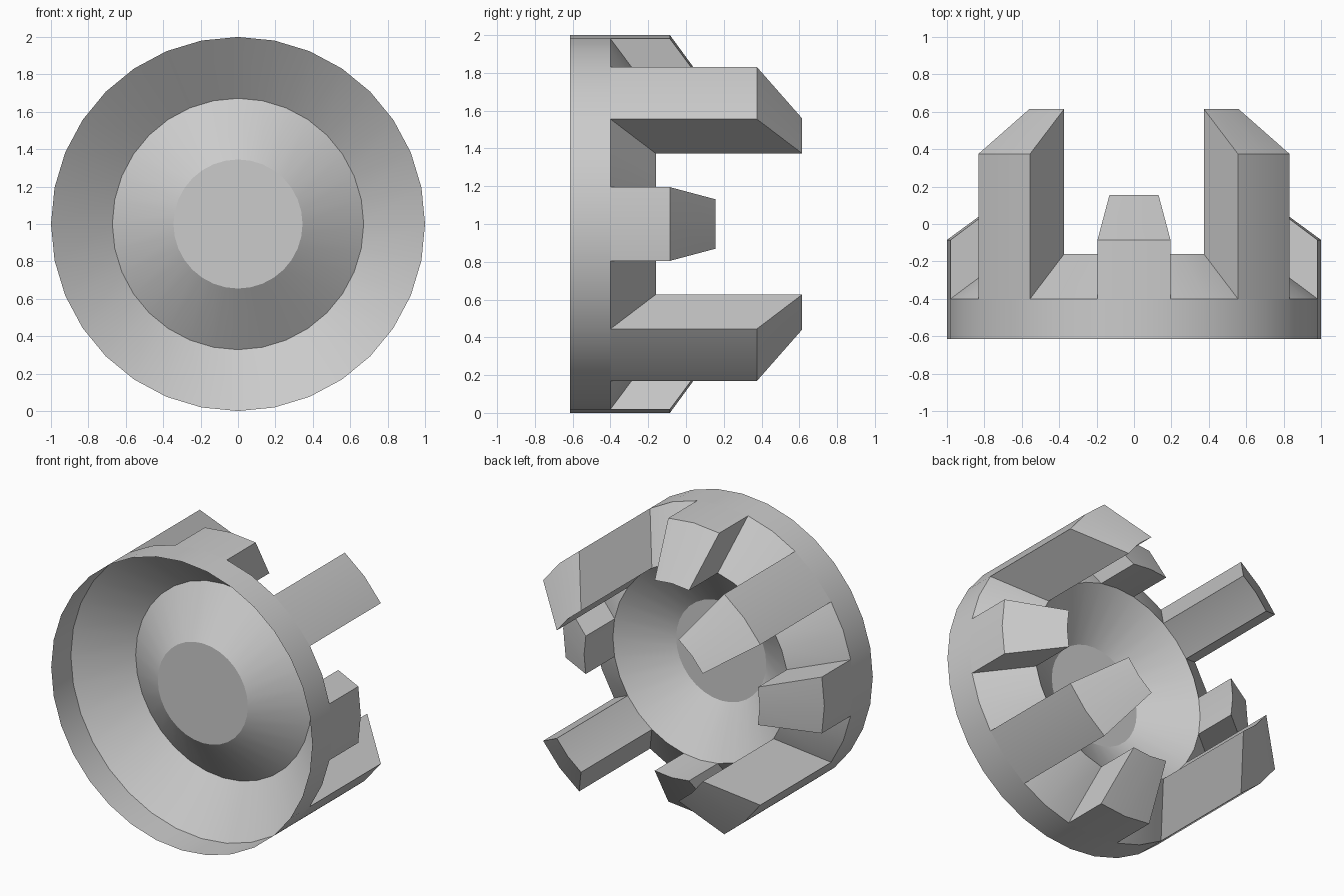
import bpy, bmesh
from math import sin, cos, tau

if "Cube" in bpy.data.objects:
    bpy.data.objects.remove(bpy.data.objects["Cube"], do_unlink=True)

SEGMENTS = 32
INNER = 0.672                # radius of the crest and of the inner tooth walls
FRONT, SHOULDER, CREST, DISC = -0.615, -0.4, -0.16, -0.385

grey = bpy.data.materials.new("light grey")
grey.use_nodes = True
colour = (0.6, 0.6, 0.6, 1)
grey.diffuse_color = colour
grey.node_tree.nodes["Principled BSDF"].inputs["Base Color"].default_value = colour


def point(radius, y, step):
    """Point on the ring, step counted in segments clockwise from the top."""
    a = tau * step / SEGMENTS
    return (radius * sin(a), y, 1 + radius * cos(a))


def finish(bm, name):
    mesh = bpy.data.meshes.new(name)
    bm.to_mesh(mesh)
    bm.free()
    mesh.materials.append(grey)
    obj = bpy.data.objects.new(name, mesh)
    bpy.context.collection.objects.link(obj)
    bpy.ops.object.select_all(action='DESELECT')
    obj.select_set(True)
    bpy.context.view_layer.objects.active = obj
    bpy.ops.object.shade_smooth_by_angle(angle=0.52)
    return obj


def add_shell():
    """Thin turned shell: rim, sloped shoulder, dished centre and flat disc."""
    profile = [(1, FRONT), (1, SHOULDER), (INNER, CREST), (0.345, DISC)]
    bm = bmesh.new()
    rings = [[bm.verts.new(point(r, y, i)) for i in range(SEGMENTS)]
             for r, y in profile]
    for a, b in zip(rings, rings[1:]):
        for i in range(SEGMENTS):
            j = (i + 1) % SEGMENTS
            bm.faces.new((a[i], b[i], b[j], a[j]))
    bm.faces.new(rings[-1])
    bmesh.ops.recalc_face_normals(bm, faces=bm.faces)
    return finish(bm, "ring_shell")


def add_tooth(name, middle, height):
    """Tooth two segments wide raised from the sloped shoulder."""
    outline = [(1, SHOULDER), (1, SHOULDER + height),
               (INNER, CREST + height), (INNER, CREST)]
    bm = bmesh.new()
    cuts = [[bm.verts.new(point(r, y, middle + s)) for r, y in outline]
            for s in (-1, 0, 1)]
    for a, b in zip(cuts, cuts[1:]):
        for k in range(3):   # the base is closed by the shell
            bm.faces.new((a[k], a[k + 1], b[k + 1], b[k]))
    bm.faces.new(cuts[0])
    bm.faces.new(cuts[-1])
    bmesh.ops.recalc_face_normals(bm, faces=bm.faces)
    return finish(bm, name)


add_shell()
quarter = SEGMENTS // 4
for n, side in enumerate(("top", "left", "bottom", "right")):
    add_tooth(f"short_tooth_{side}", n * quarter, 0.315)
for n, side in enumerate(("top_left", "bottom_left", "bottom_right", "top_right")):
    add_tooth(f"long_prong_{side}", n * quarter + quarter // 2, 0.775)
